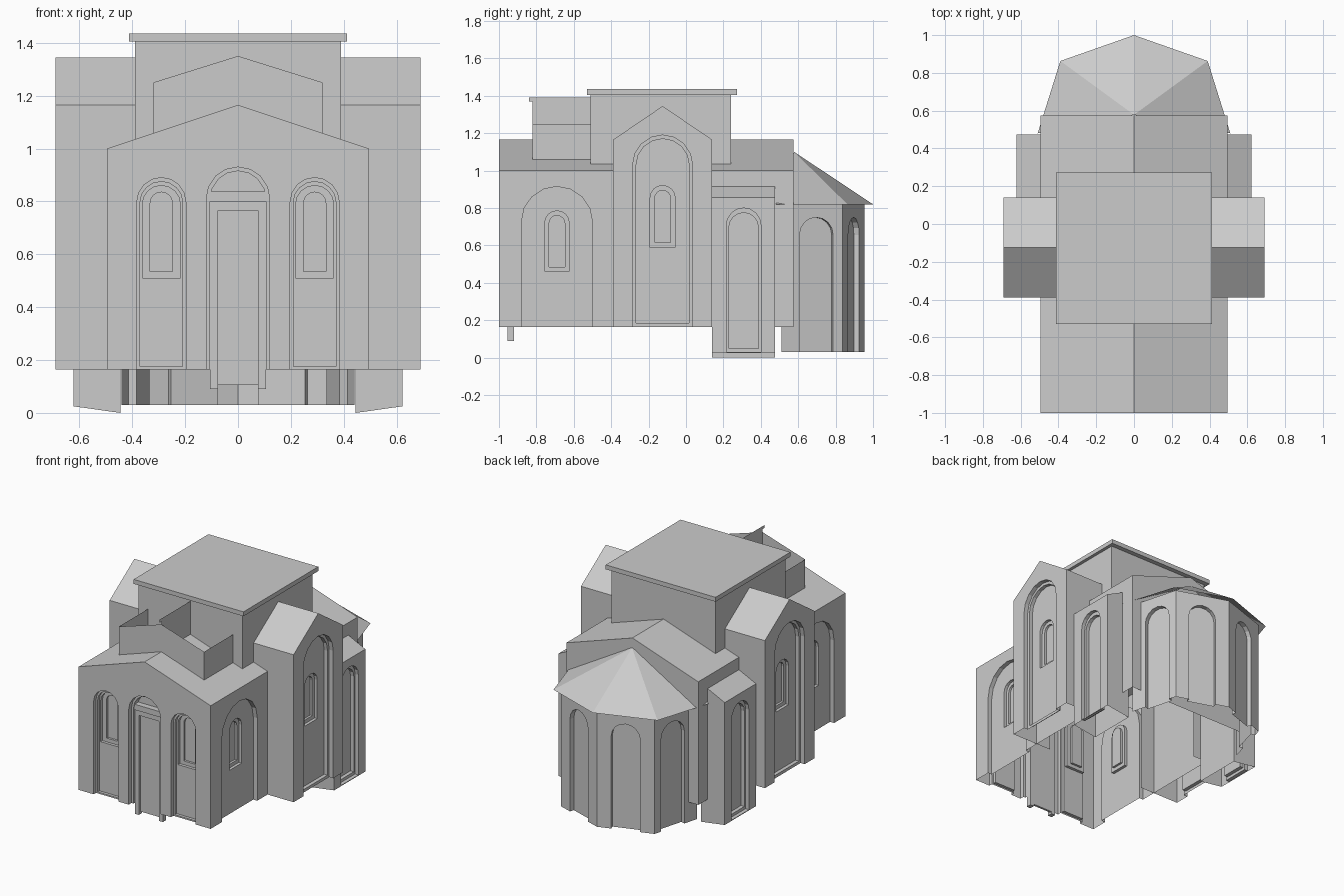
import bpy, bmesh, math
from mathutils import Vector as V

if "Cube" in bpy.data.objects:
    bpy.data.objects.remove(bpy.data.objects["Cube"])

def make(name, verts, faces, solid=True):
    me = bpy.data.meshes.new(name)
    me.from_pydata([tuple(v) for v in verts], [], faces)
    if solid:
        bm = bmesh.new()
        bm.from_mesh(me)
        bmesh.ops.recalc_face_normals(bm, faces=bm.faces)
        bm.to_mesh(me)
        bm.free()
    ob = bpy.data.objects.new(name, me)
    bpy.context.collection.objects.link(ob)
    return ob

def sweep(name, ring_a, ring_b):
    """Closed solid between two matching outlines."""
    n = len(ring_a)
    faces = [tuple(range(n)), tuple(range(n, 2 * n))]
    faces += [(i, (i + 1) % n, n + (i + 1) % n, n + i) for i in range(n)]
    return make(name, list(ring_a) + list(ring_b), faces)

def prism_y(name, pts, a, b):
    return sweep(name, [(x, a, z) for x, z in pts], [(x, b, z) for x, z in pts])

def prism_x(name, pts, a, b):
    return sweep(name, [(a, y, z) for y, z in pts], [(b, y, z) for y, z in pts])

def box(name, x0, x1, y0, y1, z0, z1):
    return prism_y(name, [(x0, z0), (x1, z0), (x1, z1), (x0, z1)], y0, y1)

def arch(origin, normal, half, z0, top, depth, seg=8):
    """Round-headed cutter set into a wall from its outer face."""
    n = V(normal).normalized()
    u = V((-n.y, n.x, 0))
    pts = [(-half, z0), (half, z0)]
    pts += [(half * math.cos(math.pi * i / seg), top - half + half * math.sin(math.pi * i / seg))
            for i in range(seg + 1)]
    def ring(d):
        return [V(origin) + u * a + V((0, 0, z)) + n * d for a, z in pts]
    c = sweep("arch_cutter", ring(0.04 + depth), ring(-depth))
    c.hide_render = True
    return c

def finish(ob, cutters, drop, mirror=False):
    """Cut the recesses, open the hidden sides, mirror."""
    for c in cutters:
        m = ob.modifiers.new("cut", 'BOOLEAN')
        m.operation, m.solver, m.object = 'DIFFERENCE', 'EXACT', c
    if mirror:
        m = ob.modifiers.new("mirror", 'MIRROR')
        m.use_mirror_merge = False
    dg = bpy.context.evaluated_depsgraph_get()
    me = bpy.data.meshes.new_from_object(ob.evaluated_get(dg))
    ob.modifiers.clear()
    bm = bmesh.new()
    bm.from_mesh(me)
    bm.normal_update()
    dead = [f for f in bm.faces if drop(f.calc_center_median(), f.normal)]
    bmesh.ops.delete(bm, geom=dead, context='FACES')
    bm.to_mesh(me)
    bm.free()
    ob.data = me
    for c in cutters:
        bpy.data.objects.remove(c)

# Nave with door recess, front windows and side windows
BASE = 0.165
nave = prism_y("nave", [(-.495, BASE), (.495, BASE), (.495, 1), (0, BASE + 1), (-.495, 1)], -1, .575)
o, n = (0, -1, 0), (0, -1, 0)
cuts = [arch(o, n, .12, .05, .93, .03), arch(o, n, .105, .04, .915, .075)]
for s in (-1, 1):
    o, n = (.29 * s, -1, 0), (0, -1, 0)
    cuts += [arch(o, n, .0925, .06, .89, .025), arch(o, n, .081, .175, .875, .045),
             arch(o, n, .072, .51, .86, .065), arch(o, n, .042, .535, .835, .08)]
    o, n = (.495 * s, -.69, 0), (s, 0, 0)
    cuts += [arch(o, n, .19, .06, .915, .03), arch(o, n, .065, .46, .785, .05),
             arch(o, n, .042, .485, .76, .065)]
finish(nave, cuts, lambda c, nn: nn.z < -.9 and c.z < .17)

# Door, its frame and lintel
box("door", -.075, .075, -.935, -.92, .105, .77)
for s in (-1, 1):
    box("door_jamb", s * .075, s * .105, -.955, -.92, .09, .80)
box("door_head", -.075, .075, -.955, -.92, .765, .80)
box("door_lintel", -.105, .105, -.965, -.92, .80, .838)

# Transept arms
arm = prism_x("transept", [(-.39, BASE), (.14, BASE), (.14, 1.165), (-.125, 1.345), (-.39, 1.165)], .385, .69)
o, n = (.69, -.125, 0), (1, 0, 0)
cuts = [arch(o, n, .16, .06, 1.19, .03), arch(o, n, .142, .185, 1.17, .055),
        arch(o, n, .067, .59, .92, .075), arch(o, n, .042, .615, .895, .09)]
finish(arm, cuts, lambda c, nn: (nn.z < -.9 and c.z < .17) or abs(c.x) < .39, True)

# Low side rooms with shed roofs
room = prism_y("side_room", [(.445, 0), (.623, .025), (.623, .855), (.445, .94)], .14, .475)
o, n = (.623, .308, 0), (1, 0, 0)
cuts = [arch(o, n, .0925, .03, .80, .025), arch(o, n, .079, .05, .775, .05)]
finish(room, cuts, lambda c, nn: nn.z < -.9 and c.z < .03, True)

# Central tower and its flat cap
tower = box("tower", -.39, .39, -.51, .24, 1.03, 1.41)
finish(tower, [], lambda c, nn: nn.z < -.9)
box("tower_cap", -.412, .412, -.53, .272, 1.405, 1.435)

# Roofless gabled parapet in front of the tower, with ridge board
F, B = -.82, -.51
make("front_parapet",
     [(-.32, B, 1.058), (-.32, F, 1.058), (0, F, 1.165), (.32, F, 1.058), (.32, B, 1.058),
      (-.32, B, 1.25), (-.32, F, 1.25), (0, F, 1.35), (.32, F, 1.25), (.32, B, 1.25)],
     [(0, 1, 6, 5), (1, 2, 7, 6), (2, 3, 8, 7), (3, 4, 9, 8)], False)
make("parapet_ridge_board",
     [(0, B, 1.165), (0, F, 1.165), (0, F, 1.37), (0, -.84, 1.37), (0, -.84, 1.39), (0, B, 1.39)],
     [(0, 1, 2, 3, 4, 5)], False)

# Apse with one niche per face
plan = [(.44, .51), (.35, .838), (0, .955), (-.35, .838), (-.44, .51)]
apse = sweep("apse", [(x, y, .03) for x, y in plan], [(x, y, .825) for x, y in plan])
cuts = []
for (x0, y0), (x1, y1) in zip(plan, plan[1:]):
    t = .57 if abs(x0) > .4 else .43 if abs(x1) > .4 else .5
    cuts.append(arch((x0 + (x1 - x0) * t, y0 + (y1 - y0) * t, 0), (y1 - y0, x0 - x1, 0),
                     .093, -.05, .75, .03))
finish(apse, cuts, lambda c, nn: nn.y < -.99 and c.y < .52 or nn.z > .9 or (nn.z < -.9 and c.z < .04))

# Faceted apse roof
make("apse_roof",
     [(.51, .48, .82), (.39, .863, .82), (0, 1, .82), (-.39, .863, .82), (-.51, .48, .82), (0, .578, 1.1)],
     [(0, 1, 5), (1, 2, 5), (2, 3, 5), (3, 4, 5)], False)
